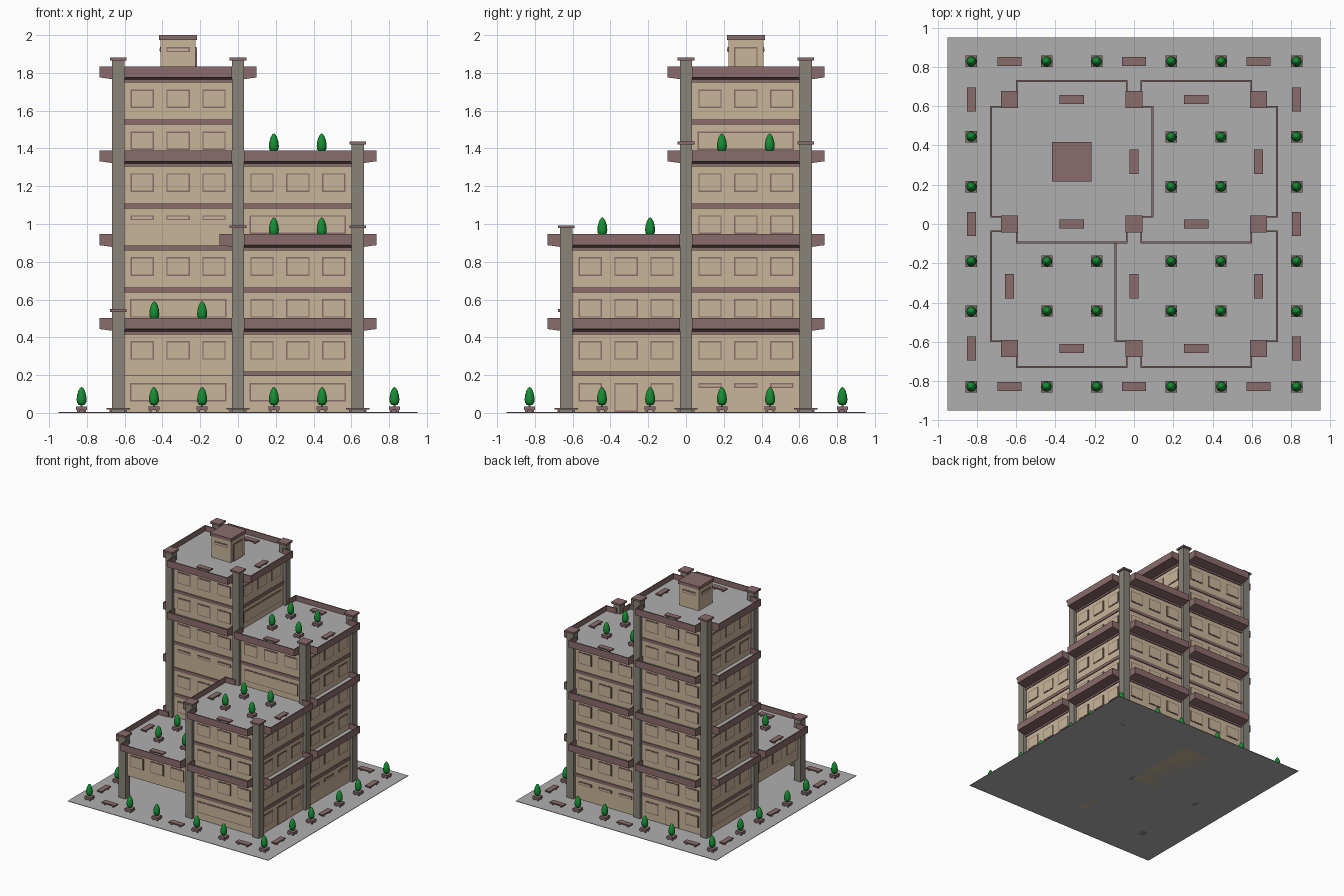
import bpy, bmesh, math
from mathutils import Matrix, Vector

if "Cube" in bpy.data.objects:
    bpy.data.objects.remove(bpy.data.objects["Cube"])


def mat(name, r, g, b):
    m = bpy.data.materials.new(name)
    m.diffuse_color = (r, g, b, 1)
    m.use_nodes = True
    m.node_tree.nodes["Principled BSDF"].inputs["Base Color"].default_value = m.diffuse_color
    return m


BEIGE = mat("beige wall", 0.58, 0.46, 0.32)
MAROON = mat("maroon trim", 0.26, 0.15, 0.15)
GREY = mat("grey paving", 0.43, 0.43, 0.43)
STONE = mat("stone column", 0.25, 0.23, 0.195)
GREEN = mat("green leaf", 0.008, 0.27, 0.035)

parts = {}
I = Matrix.Identity(4)


def part(name, material):
    if name not in parts:
        parts[name] = (bmesh.new(), material)
    return parts[name][0]


def box(name, material, x, y, z, M=I):
    """Box from (min, max) pairs, added to the named part."""
    S = Matrix.Diagonal((x[1] - x[0], y[1] - y[0], z[1] - z[0], 1))
    T = Matrix.Translation(((x[0] + x[1]) / 2, (y[0] + y[1]) / 2, (z[0] + z[1]) / 2))
    bmesh.ops.create_cube(part(name, material), size=1, matrix=M @ T @ S)


def prism(name, material, profile, half, M):
    """Extrude a (y, z) profile along local x."""
    bm = part(name, material)
    a = [bm.verts.new(M @ Vector((-half, y, z))) for y, z in profile]
    b = [bm.verts.new(M @ Vector((half, y, z))) for y, z in profile]
    n = len(a)
    faces = [bm.faces.new(a), bm.faces.new(b[::-1])]
    faces += [bm.faces.new((a[i], b[i], b[(i + 1) % n], a[(i + 1) % n])) for i in range(n)]
    bmesh.ops.recalc_face_normals(bm, faces=faces)


G = 0.634            # column grid spacing
C = G / 2            # cell centre
D = 0.322            # wall face distance from cell centre
W = 0.285            # half width of a wall panel
L = 0.444            # double storey height
S = L / 2            # storey height
DECK = 0.014

HEIGHT = {(-1, 1): 4, (1, 1): 3, (1, -1): 2, (-1, -1): 1}
SIDES = {"front": (0, -1, 0), "right": (1, 0, 90), "back": (0, 1, 180), "left": (-1, 0, 270)}
GROUND = {(1, -1, "right"): "door", (1, 1, "right"): "slits",
          (1, 1, "back"): "slits", (-1, 1, "back"): "door"}


def opening(M, u, w, z0, z1, d=D):
    """Window or door: maroon frame plate with a beige pane on it."""
    t = 0.007
    box("window_frames", MAROON, (u - w / 2, u + w / 2), (-d - 0.004, -d + 0.002), (z0, z1), M)
    box("window_panes", BEIGE, (u - w / 2 + t, u + w / 2 - t), (-d - 0.006, -d),
        (z0 + t, z1 - t), M)


def panel(M, z, kind):
    """One storey of one wall, with its floor band."""
    box("floor_bands", MAROON, (-W, W), (-D - 0.008, -D + 0.01), (z + S - 0.028, z + S - 0.002), M)
    if kind == "wide":
        opening(M, 0, 0.51, z + 0.06, z + 0.158)
        return
    for u in (-0.19, 0, 0.19):
        low = 0.06
        if kind == "slits":
            low = 0.132
        elif kind == "door" and u == 0:
            low = 0.005
        opening(M, u, 0.124, z + low, z + 0.158)


def balcony(M, z):
    """Overhanging trough with parapet and grey floor."""
    e = 0.416
    prism("balconies", MAROON, [(-0.3, z - 0.016), (-e, z), (-e, z + 0.058), (-e + 0.009, z + 0.058),
                                (-e + 0.009, z + 0.012), (-0.3, z + 0.012)], W, M)
    for s in (-1, 1):
        u = sorted((s * W, s * (W - 0.009)))
        box("parapet_ends", MAROON, u, (-e + 0.002, -C), (z + 0.001, z + 0.058), M)
    box("balcony_floors", GREY, (-W + 0.009, W - 0.009), (-e + 0.009, -0.3), (z + 0.01, z + DECK), M)


def bench(x, y, z, turned):
    M = Matrix.Translation((x, y, z)) @ Matrix.Rotation(math.pi / 2 if turned else 0, 4, 'Z')
    box("bench_seats", MAROON, (-0.062, 0.062), (-0.023, 0.023), (0.013, 0.022), M)
    for u in (-0.04, 0.04):
        box("bench_legs", MAROON, (u - 0.006, u + 0.006), (-0.018, 0.018), (0, 0.013), M)


def tree(x, y, z):
    M = Matrix.Translation((x, y, z))
    box("planters", MAROON, (-0.029, 0.029), (-0.029, 0.029), (0.01, 0.03), M)
    for a in (-0.018, 0.018):
        for b in (-0.018, 0.018):
            box("planter_feet", MAROON, (a - 0.006, a + 0.006), (b - 0.006, b + 0.006), (0, 0.01), M)
    box("tree_trunks", MAROON, (-0.006, 0.006), (-0.006, 0.006), (0.03, 0.045), M)
    # lathe the cypress crown
    bm = part("tree_crowns", GREEN)
    n = 12
    rings = []
    for r, h in ((0.015, 0.037), (0.024, 0.05), (0.0265, 0.066), (0.024, 0.09), (0.017, 0.113), (0.008, 0.128)):
        rings.append([bm.verts.new((x + r * math.cos(i * math.tau / n),
                                    y + r * math.sin(i * math.tau / n), z + h)) for i in range(n)])
    tip = bm.verts.new((x, y, z + 0.134))
    bm.faces.new(rings[0][::-1])
    for a, b in zip(rings, rings[1:]):
        for i in range(n):
            bm.faces.new((a[i], a[(i + 1) % n], b[(i + 1) % n], b[i]))
    for i in range(n):
        bm.faces.new((rings[-1][i], rings[-1][(i + 1) % n], tip))


# base plate
box("base_plate", GREY, (-0.95, 0.95), (-0.95, 0.95), (0, 0.004))

# four stepped blocks; the lowest one stands on columns
for (cx, cy), h in HEIGHT.items():
    first = 1 if h == 1 else 0
    X, Y = cx * C, cy * C
    z0 = S - 0.028 if first else 0
    box("walls", BEIGE, (X - D, X + D), (Y - D, Y + D), (z0, h * L))
    box("roof_decks", GREY, (X - C, X + C), (Y - C, Y + C), (h * L - 0.005, h * L + DECK))
    for side, (dx, dy, deg) in SIDES.items():
        M = Matrix.Translation((X, Y, 0)) @ Matrix.Rotation(math.radians(deg), 4, 'Z')
        near = (cx + 2 * dx, cy + 2 * dy)
        nh = HEIGHT.get(near, 0)
        tower_front = h == 4 and side == "front"
        for k in range(first, 2 * h):
            if k < 2 * nh and not (nh == 1 and k == 0):
                continue
            kind = "windows"
            if k == 0:
                kind = GROUND.get((cx, cy, side), "wide")
            elif nh and k == 2 * nh:
                kind = "wide"
            elif tower_front and k == 4:
                kind = "slits"
            panel(M, k * S, kind)
        for k in range(1, h + 1):
            if nh < k and not (tower_front and k == 2):
                balcony(M, k * L)

# columns with caps on the 3 x 3 grid
for i in (-1, 0, 1):
    for j in (-1, 0, 1):
        top = max(h for (cx, cy), h in HEIGHT.items() if cx * i >= 0 and cy * j >= 0) * L + 0.09
        x, y, r = i * G, j * G, 0.032
        box("columns", STONE, (x - r, x + r), (y - r, y + r), (0, top))
        box("column_caps", MAROON, (x - 0.044, x + 0.044), (y - 0.044, y + 0.044), (top, top + 0.015))

# rooftop stair hut
hz = 4 * L
box("hut_walls", BEIGE, (-C - 0.093, -C + 0.093), (C - 0.093, C + 0.093), (hz, 1.976))
box("hut_roof", MAROON, (-C - 0.101, -C + 0.101), (C - 0.101, C + 0.101), (1.974, 2.0))
for side, (dx, dy, deg) in SIDES.items():
    M = Matrix.Translation((-C, C, 0)) @ Matrix.Rotation(math.radians(deg), 4, 'Z')
    opening(M, 0, 0.124, hz + DECK if side == "right" else 1.91, 1.937, 0.093)

# trees and benches around the base
P = 0.828
for u in (-P, -0.445, -0.19, 0.19, 0.445, P):
    for s in (-P, P):
        tree(u, s, 0.004)
        if abs(u) < P:
            tree(s, u, 0.004)
for u in (-G, 0, G):
    for s in (-P, P):
        bench(u, s, 0.004, False)
        bench(s, u, 0.004, True)

# roof gardens
for (cx, cy), h in HEIGHT.items():
    z = h * L + DECK
    if h < 4:
        for a in (0.19, 0.443):
            for b in (0.19, 0.443):
                tree(cx * a, cy * b, z)
    for dx, dy, deg in SIDES.values():
        near = HEIGHT.get((cx + 2 * dx, cy + 2 * dy), 0)
        if near < h and not (h == 4 and dx == -1):
            bench(cx * C + dx * C, cy * C + dy * C, z, dx != 0)

# turn the collected parts into objects
for name, (bm, material) in parts.items():
    me = bpy.data.meshes.new(name)
    bm.to_mesh(me)
    bm.free()
    me.materials.append(material)
    if name == "tree_crowns":
        me.polygons.foreach_set("use_smooth", [True] * len(me.polygons))
    bpy.context.collection.objects.link(bpy.data.objects.new(name, me))
